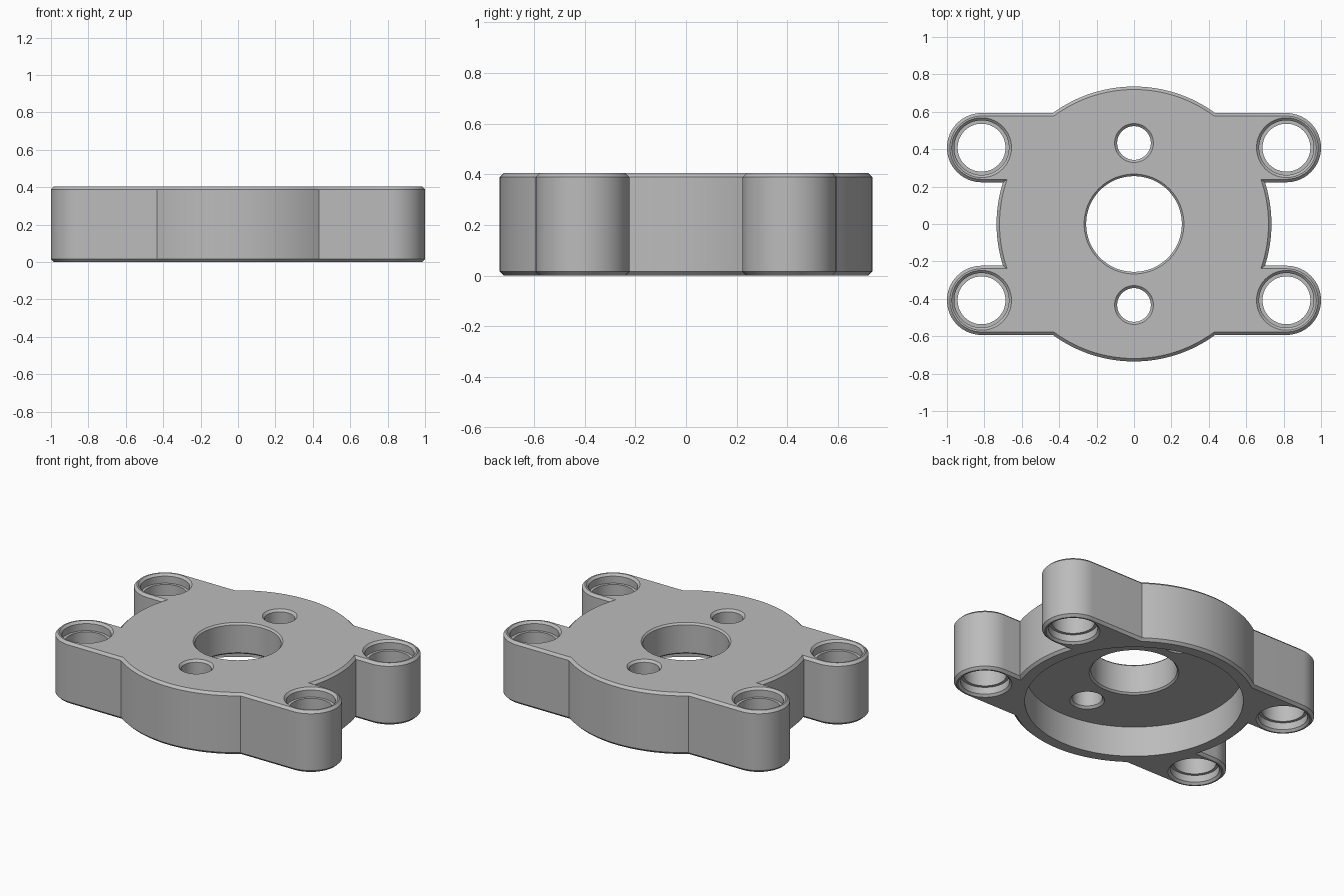
import bpy, bmesh, math

if "Cube" in bpy.data.objects:
    bpy.data.objects.remove(bpy.data.objects["Cube"])

H, CH = 0.405, 0.016            # plate height, edge chamfer
R_BODY, R_LUG = 0.735, 0.185
LUG_X, LUG_Y = 0.815, 0.408
RECESS_R, RECESS_Z = 0.65, 0.2

grey = bpy.data.materials.new("plain grey")
grey.diffuse_color = (0.5, 0.5, 0.5, 1)
grey.use_nodes = True
grey.node_tree.nodes["Principled BSDF"].inputs["Base Color"].default_value = grey.diffuse_color


def arc(cx, cy, r, a0, a1, n):
    return [(cx + r * math.cos(a0 + (a1 - a0) * i / n),
             cy + r * math.sin(a0 + (a1 - a0) * i / n)) for i in range(n + 1)]


def outline(inset):
    """Round body with four lugs, shrunk by inset; one quadrant is mirrored."""
    R, r = R_BODY - inset, R_LUG - inset
    low, high = math.asin((LUG_Y - r) / R), math.asin((LUG_Y + r) / R)
    q = (arc(0, 0, R, 0, low, 10)
         + arc(LUG_X, LUG_Y, r, -math.pi / 2, math.pi / 2, 32)
         + arc(0, 0, R, high, math.pi / 2, 16))
    half = q + [(-x, y) for x, y in reversed(q[:-1])]
    return half + [(x, -y) for x, y in reversed(half[1:-1])]


def make(name, rings):
    """Skin a stack of equal-length rings of 3D points and cap both ends."""
    bm = bmesh.new()
    loops = [[bm.verts.new(p) for p in ring] for ring in rings]
    n = len(loops[0])
    for a, b in zip(loops, loops[1:]):
        for i in range(n):
            j = (i + 1) % n
            bm.faces.new((a[i], a[j], b[j], b[i]))
    bm.faces.new(loops[0][::-1])
    bm.faces.new(loops[-1])
    bmesh.ops.recalc_face_normals(bm, faces=bm.faces)
    me = bpy.data.meshes.new(name)
    bm.to_mesh(me)
    bm.free()
    me.materials.append(grey)
    ob = bpy.data.objects.new(name, me)
    bpy.context.collection.objects.link(ob)
    return ob


def turned(name, x, y, profile, n=64):
    """Cutter turned about a vertical axis from (radius, z) pairs."""
    return make(name, [[(px, py, z) for px, py in arc(x, y, r, 0, 2 * math.pi, n)[:-1]]
                       for r, z in profile])


def chamfered_hole(name, x, y, r, c, z0, z1):
    e = c + 0.01                # cone runs a little past each face
    return turned(name, x, y, [(r + e, z0 - 0.01), (r, z0 + c), (r, z1 - c), (r + e, z1 + 0.01)])


# Flange body with chamfered rims
plate = make("flange_plate", [[(x, y, z) for x, y in outline(i)]
                              for i, z in ((CH, 0), (0, CH), (0, H - CH), (CH, H))])

# Recess below, centre bore and two small bores
cutters = [turned("recess_cutter", 0, 0, [(RECESS_R, -0.1), (RECESS_R, RECESS_Z)], 96),
           chamfered_hole("bore_cutter", 0, 0, 0.256, 0.011, RECESS_Z, H)]
for s in (-1, 1):
    cutters.append(chamfered_hole("small_bore_cutter", 0, s * 0.433, 0.09, 0.014, RECESS_Z, H))

# Lug holes, stepped and chamfered at both ends
D, C = 0.06, 0.014
step = [(0.146 + C + 0.01, -0.01), (0.146, C), (0.146, D), (0.128, D)]
stepped = step + [(r, H - z) for r, z in reversed(step)]
for sx in (-1, 1):
    for sy in (-1, 1):
        cutters.append(turned("lug_hole_cutter", sx * LUG_X, sy * LUG_Y, stepped))

for c in cutters:
    c.hide_render = True
    m = plate.modifiers.new("cut", 'BOOLEAN')
    m.operation, m.solver, m.object = 'DIFFERENCE', 'EXACT', c

bpy.ops.object.select_all(action='DESELECT')
plate.select_set(True)
bpy.context.view_layer.objects.active = plate
for m in list(plate.modifiers):
    bpy.ops.object.modifier_apply(modifier=m.name)
for c in cutters:
    bpy.data.objects.remove(c)
bpy.ops.object.shade_smooth_by_angle(angle=math.radians(30))
